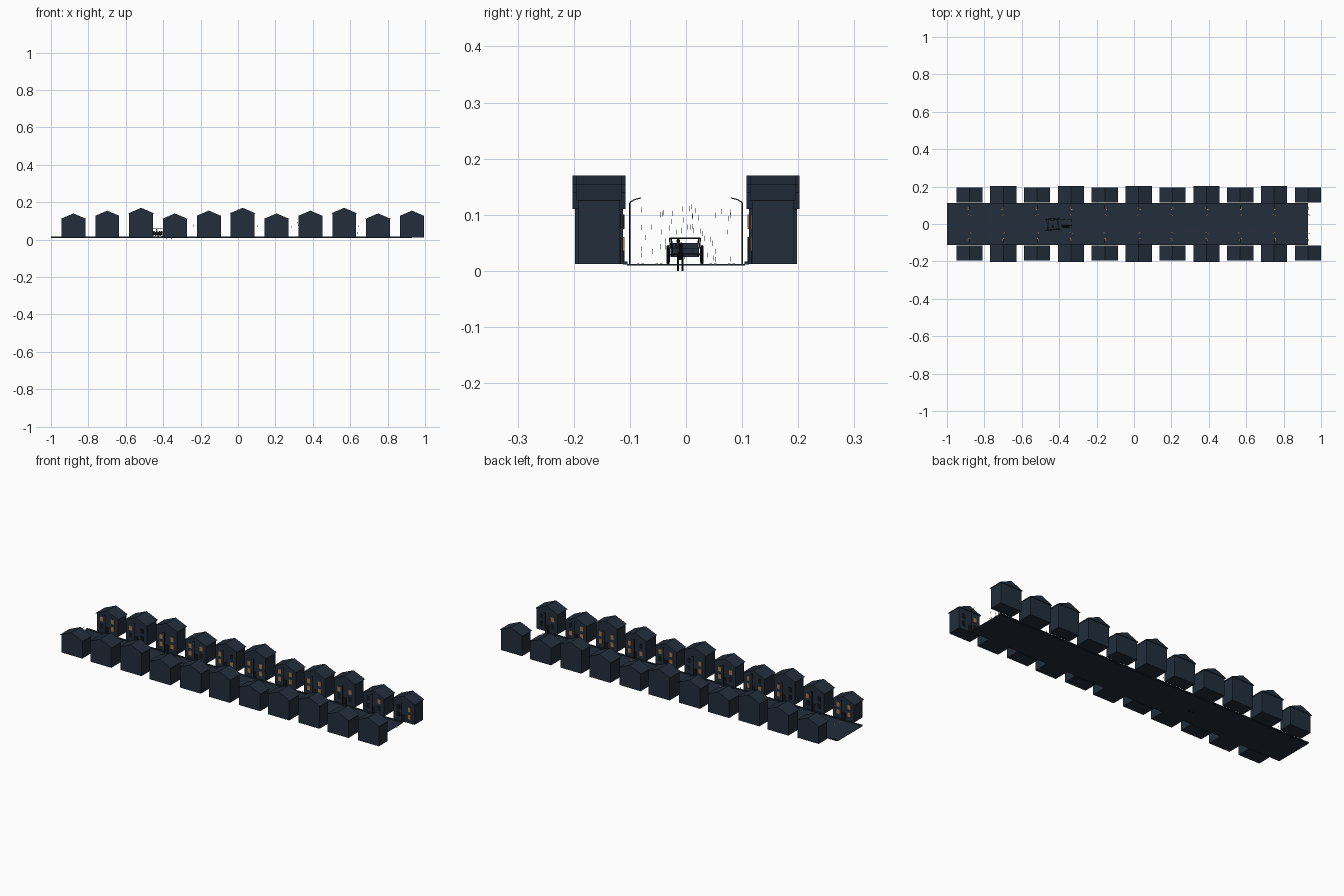
import bpy, bmesh, math, random
from mathutils import Matrix, Vector

cube = bpy.data.objects.get("Cube")
if cube:
    bpy.data.objects.remove(cube, do_unlink=True)
random.seed(4)


def material(name, r, g, b):
    m = bpy.data.materials.new(name)
    m.use_nodes = True
    m.diffuse_color = (r, g, b, 1)
    bsdf = m.node_tree.nodes["Principled BSDF"]
    bsdf.inputs["Base Color"].default_value = (r, g, b, 1)
    return m


NAVY = material("night navy", 0.016, 0.027, 0.044)
BLACK = material("iron black", 0.006, 0.008, 0.012)
AMBER = material("amber glow", 0.4, 0.18, 0.05)
RAIN = material("rain grey", 0.1, 0.12, 0.15)


class Part:
    """Collects simple solids into one named object."""

    def __init__(self, name, mat):
        self.name, self.mat, self.bm = name, mat, bmesh.new()

    def box(self, x, y, z):
        lo, hi = Vector((x[0], y[0], z[0])), Vector((x[1], y[1], z[1]))
        m = Matrix.Translation((lo + hi) / 2) @ Matrix.Diagonal((*(hi - lo), 1))
        bmesh.ops.create_cube(self.bm, size=1, matrix=m)

    def rod(self, a, b, r, sides=6):
        a, b = Vector(a), Vector(b)
        d = b - a
        m = Matrix.Translation((a + b) / 2) @ d.to_track_quat('Z', 'Y').to_matrix().to_4x4()
        bmesh.ops.create_cone(self.bm, cap_ends=True, segments=sides, radius1=r,
                              radius2=r, depth=d.length, matrix=m)

    def ball(self, c, sx, sy, sz):
        m = Matrix.Translation(c) @ Matrix.Diagonal((sx, sy, sz, 1))
        bmesh.ops.create_uvsphere(self.bm, u_segments=10, v_segments=6, radius=1, matrix=m)

    def gable(self, x, half, y, z, peak):
        front = [self.bm.verts.new(p) for p in
                 ((x - half, y[0], z), (x + half, y[0], z), (x, y[0], peak))]
        f = self.bm.faces.new(front)
        ext = bmesh.ops.extrude_face_region(self.bm, geom=[f])["geom"]
        moved = [v for v in ext if isinstance(v, bmesh.types.BMVert)]
        bmesh.ops.translate(self.bm, verts=moved, vec=(0, y[1] - y[0], 0))
        if f.is_valid is False:
            self.bm.faces.new(front)

    def done(self, matrix=None):
        bmesh.ops.recalc_face_normals(self.bm, faces=self.bm.faces)
        me = bpy.data.meshes.new(self.name)
        self.bm.to_mesh(me)
        self.bm.free()
        me.materials.append(self.mat)
        ob = bpy.data.objects.new(self.name, me)
        bpy.context.collection.objects.link(ob)
        if matrix:
            ob.matrix_world = matrix
        return ob


# Street slab and raised pavements
road = Part("road", NAVY)
road.box((-1, 0.93), (-0.105, 0.105), (0.0095, 0.0125))
road.done()
pavement = Part("pavement", NAVY)
for s in (-1, 1):
    pavement.box((-1, 0.93), sorted((s * 0.104, s * 0.112)), (0.0115, 0.0165))
pavement.done()

# Two facing rows of gabled houses, each with street windows and a lamp
centres = [-0.88 + 0.181 * i for i in range(11)]
lit = Part("lit_windows", AMBER)
dark = Part("dark_windows", BLACK)
lamps = Part("street_lamps", BLACK)
glow = Part("road_reflections", AMBER)
for i, x in enumerate(centres):
    eave = 0.11 + 0.015 * (i % 3)
    wall_half = 0.043 if i % 2 else 0.037
    for s in (-1, 1):
        mid = s * 0.155
        walls = Part("house_walls", NAVY)
        walls.box((x - 0.064, x + 0.064), (mid - wall_half, mid + wall_half), (0.0125, eave))
        walls.done()
        roof = Part("house_roof", NAVY)
        roof.gable(x, 0.07, (mid - wall_half - 0.004, mid + wall_half + 0.004), eave, eave + 0.03)
        roof.done()

        face = s * (0.155 - wall_half)
        ys = sorted((face, face - s * 0.002))
        for side in (-1, 1):
            for row, z in enumerate((0.035, 0.075)):
                wx = x + side * 0.034
                part = lit if random.random() < 0.6 else dark
                part.box((wx - 0.009, wx + 0.009), ys, (z, z + 0.025))
        dark.box((x - 0.01, x + 0.01), ys, (0.0125, 0.05))

        lamps.rod((x, s * 0.1, 0.0125), (x, s * 0.1, 0.122), 0.0014)
        lamps.rod((x, s * 0.1, 0.122), (x, s * 0.092, 0.127), 0.001)
        lamps.rod((x, s * 0.092, 0.127), (x, s * 0.08, 0.13), 0.001)

        for y in (0.085, 0.077, 0.052, 0.044):
            gx = x + random.uniform(-0.009, 0.009)
            gy = s * y
            glow.box((gx - 0.003, gx + 0.003), (gy - 0.002, gy + 0.002), (0.0125, 0.0131))
for part in (lit, dark, lamps, glow):
    part.done()

# Falling rain over the street
rain = Part("rain_streaks", RAIN)
for _ in range(90):
    x, y = random.uniform(-0.95, 0.93), random.gauss(0, 0.04)
    y, z = max(-0.08, min(0.08, y)), random.uniform(0.015, 0.11)
    rain.box((x - 0.0003, x + 0.0003), (y - 0.0003, y + 0.0003), (z, z + 0.009))
rain.done()

# Open cart with a canopy, modelled around its own centre
place = Matrix.Translation((-0.4, 0, 0)) @ Matrix.Rotation(math.radians(3), 4, 'Z')
cart = Part("cart_body", NAVY)
cart.box((-0.062, -0.008), (-0.024, 0.024), (0.025, 0.041))
cart.box((-0.064, -0.056), (-0.024, 0.024), (0.041, 0.05))
cart.done(place)
canopy = Part("cart_canopy_frame", BLACK)
for s in (-1, 1):
    for x in (-0.065, -0.005):
        canopy.rod((x, s * 0.024, 0.04), (x, s * 0.026, 0.058), 0.0012)
    canopy.rod((-0.066, s * 0.026, 0.058), (-0.004, s * 0.026, 0.058), 0.0012)
    canopy.rod((-0.008, s * 0.022, 0.028), (0.066, s * 0.022, 0.03), 0.0012)
for x, z in ((-0.065, 0.058), (-0.005, 0.058), (0.066, 0.03)):
    canopy.rod((x, -0.026, z), (x, 0.026, z), 0.0012)
canopy.done(place)

# Spoked wheels
wheels = Part("cart_wheels", BLACK)
for s in (-1, 1):
    for x in (-0.055, -0.014):
        hub = Vector((x, s * 0.03, 0.0285))
        spokes = 8
        rim = [hub + Vector((math.cos(a), 0, math.sin(a))) * 0.016
               for a in (2 * math.pi * k / 16 for k in range(16))]
        for k in range(16):
            wheels.rod(rim[k - 1], rim[k], 0.0014)
            if k % 2:
                wheels.rod(hub, rim[k], 0.0007, 4)
        wheels.rod(hub, (x, 0, hub.z), 0.0012)
wheels.done(place)

# Driver on the seat and the animal between the shafts
driver = Part("driver", BLACK)
driver.ball((-0.035, -0.012, 0.043), 0.005, 0.006, 0.008)
driver.ball((-0.035, -0.012, 0.053), 0.0035, 0.0035, 0.004)
driver.done(place)
horse = Part("horse", BLACK)
horse.ball((0.032, -0.012, 0.027), 0.02, 0.006, 0.008)
horse.rod((0.046, -0.012, 0.03), (0.056, -0.012, 0.047), 0.0035)
horse.ball((0.06, -0.012, 0.047), 0.007, 0.003, 0.0035)
for x in (0.018, 0.046):
    for y in (-0.016, -0.008):
        horse.rod((x, y, 0.026), (x, y, 0), 0.0013)
horse.done(place)
